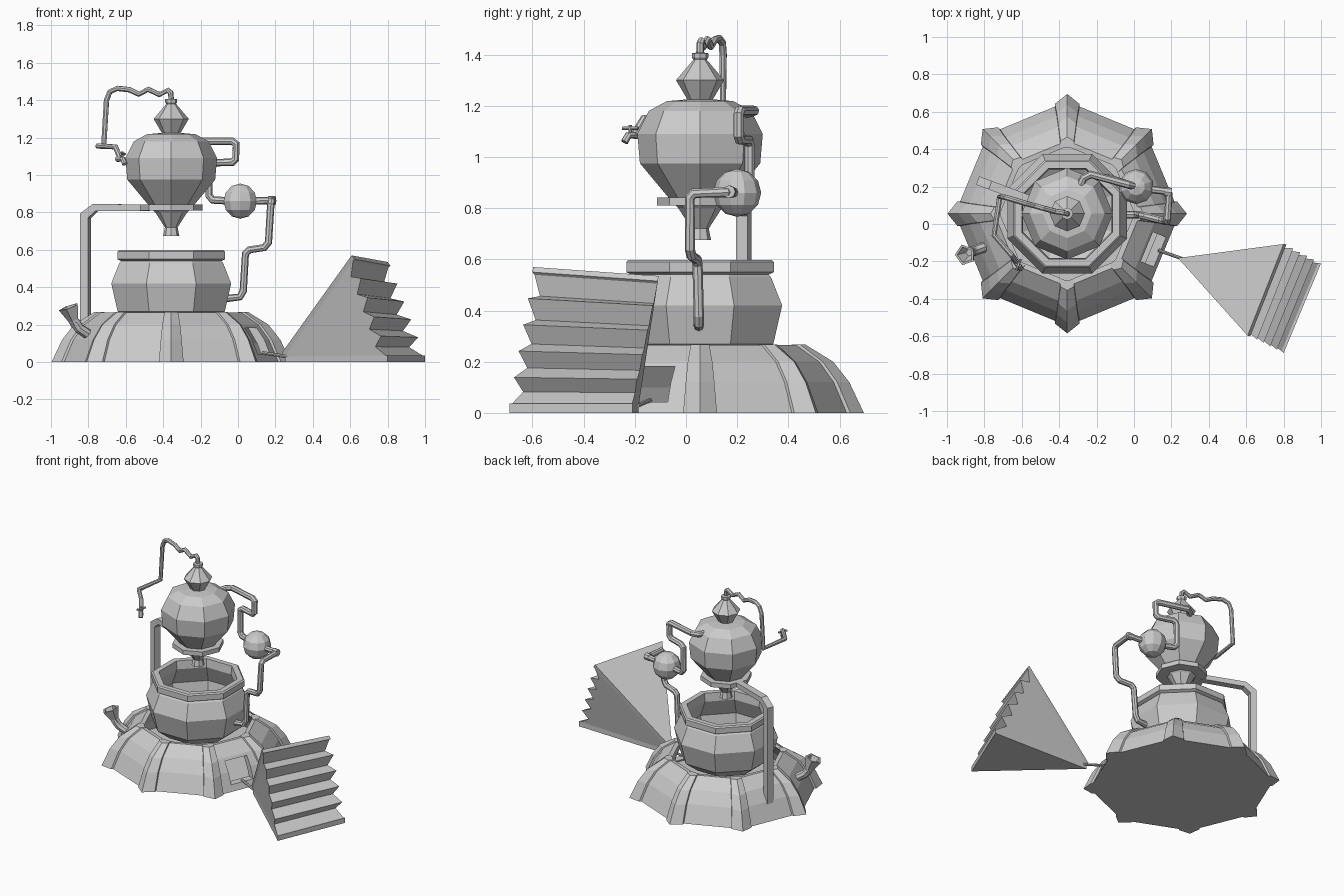
import bpy, bmesh
from math import sin, cos, pi, radians
from mathutils import Vector

if "Cube" in bpy.data.objects:
    bpy.data.objects.remove(bpy.data.objects["Cube"])

CX, CY = -0.357, 0.055


def mesh_obj(name, verts, faces):
    me = bpy.data.meshes.new(name)
    me.from_pydata([tuple(v) for v in verts], [], faces)
    bm = bmesh.new()
    bm.from_mesh(me)
    bmesh.ops.remove_doubles(bm, verts=bm.verts, dist=1e-4)
    bmesh.ops.recalc_face_normals(bm, faces=bm.faces)
    bm.to_mesh(me)
    bm.free()
    ob = bpy.data.objects.new(name, me)
    bpy.context.collection.objects.link(ob)
    return ob


def loft(name, rings, caps=True, closed=False):
    """Skin a list of equal-sized point rings."""
    n, m = len(rings[0]), len(rings)
    verts = [p for r in rings for p in r]
    faces = []
    for j in range(m if closed else m - 1):
        a, b = j * n, ((j + 1) % m) * n
        faces += [(a + i, a + (i + 1) % n, b + (i + 1) % n, b + i) for i in range(n)]
    if caps and not closed:
        faces += [tuple(range(n)), tuple(range((m - 1) * n, m * n))]
    return mesh_obj(name, verts, faces)


def lathe(name, profile, sides=8, turn=0.0, center=(CX, CY), closed=False):
    rings = [[(center[0] + r * cos(turn + 2 * pi * i / sides),
               center[1] + r * sin(turn + 2 * pi * i / sides), z) for i in range(sides)]
             for r, z in profile]
    return loft(name, rings, caps=False, closed=closed)


def tube(name, points, radius):
    cu = bpy.data.curves.new(name, 'CURVE')
    cu.dimensions = '3D'
    cu.bevel_depth = radius
    cu.bevel_resolution = 2
    cu.use_fill_caps = True
    sp = cu.splines.new('POLY')
    sp.points.add(len(points) - 1)
    for p, co in zip(sp.points, points):
        p.co = (*co, 1)
    sp.use_smooth = False
    ob = bpy.data.objects.new(name, cu)
    bpy.context.collection.objects.link(ob)
    bpy.ops.object.select_all(action='DESELECT')
    ob.select_set(True)
    bpy.context.view_layer.objects.active = ob
    bpy.ops.object.convert(target='MESH')
    return bpy.context.object


# Hollow octagonal furnace base with a fire opening facing the bellows
base = lathe("furnace_base", [(0, 0), (.6, 0), (.545, .12), (.485, .2), (.39, .265),
                              (.36, .262), (.445, .18), (.50, .1), (.53, .03), (0, .03)])
a = -pi / 8
bpy.ops.mesh.primitive_cube_add(size=1, location=(CX + .53 * cos(a), CY + .53 * sin(a), .112),
                                rotation=(0, 0, a))
cutter = bpy.context.object
cutter.name = "opening_cutter"
cutter.scale = (.4, .17, .14)
cutter.hide_render = True
mod = base.modifiers.new("opening", 'BOOLEAN')
mod.object = cutter
mod.solver = 'EXACT'
bpy.context.view_layer.objects.active = base
bpy.ops.object.modifier_apply(modifier=mod.name)
bpy.data.objects.remove(cutter)

# Tapering ribs over the base corners
for k in range(8):
    u = Vector((cos(k * pi / 4), sin(k * pi / 4), 0))
    v = Vector((-u.y, u.x, 0))
    rings = []
    for R, z, w, tip in [(.6, 0, .066, .04), (.545, .12, .056, .038),
                         (.485, .2, .048, .035), (.39, .268, .036, .02)]:
        side = R + .014 - .41 * w
        rings.append([Vector((CX, CY, z)) + u * p + v * q for p, q in
                      [(R + tip, 0), (side, w), (R - .035, w), (R - .035, -w), (side, -w)]])
    loft(f"base_rib_{k + 1}", rings)

# Open cauldron, flat side forward
lathe("cauldron", [(0, .2), (.22, .2), (.31, .27), (.347, .42), (.30, .53), (.29, .54),
                   (.312, .55), (.312, .59), (.302, .598), (.262, .598), (.255, .54),
                   (.31, .42), (.28, .29), (.2, .24), (0, .24)], turn=pi / 8)

# Flask with drip nozzle and pointed cap
lathe("flask", [(0, .675), (.043, .675), (.034, .72), (.085, .8), (.11, .825), (.235, .975),
                (.245, 1.09), (.2, 1.18), (.13, 1.218), (.05, 1.225), (.094, 1.3),
                (.026, 1.38), (.032, 1.388), (.032, 1.405), (0, 1.41)])

# Support ring and bent post
lathe("support_ring", [(.095, .81), (.168, .81), (.168, .842), (.095, .842)], closed=True)
d = Vector((.46, -.172, 0)).normalized()
n = Vector((-d.y, d.x, 0))
outline = [(-.022, .1), (-.022, .795), (.05, .845), (.36, .842), (.36, .808),
           (.065, .808), (.022, .77), (.022, .1)]
start = Vector((-.815, .225, 0))
loft("support_post", [[start + d * s + n * w + Vector((0, 0, z)) for s, z in outline]
                      for w in (-.024, .024)])

# Wavy outlet pipe ending in a tap
tube("outlet_pipe", [(CX, CY, 1.40), (-.36, .055, 1.44), (-.375, .06, 1.453), (-.42, .067, 1.43),
                     (-.48, .083, 1.458), (-.53, .097, 1.432), (-.58, .11, 1.456),
                     (-.645, .13, 1.463), (-.685, .142, 1.445), (-.703, .145, 1.40),
                     (-.718, .145, 1.155), (-.748, -.06, 1.155), (-.655, -.165, 1.15),
                     (-.63, -.2, 1.09)], .015)
tube("tap_spout", [(-.645, -.185, 1.085), (-.615, -.225, 1.085), (-.605, -.24, 1.058)], .015)
tube("tap_stem", [(-.618, -.218, 1.08), (-.618, -.218, 1.125)], .007)
tube("tap_handle", [(-.63, -.248, 1.112), (-.606, -.188, 1.112)], .007)

# Back pipe from flask into the condenser ball, then down to the cauldron
tube("upper_pipe", [(-.29, .2, 1.17), (-.27, .245, 1.175), (-.23, .265, 1.18), (-.03, .21, 1.18),
                    (-.01, .205, 1.165), (-.012, .205, 1.085), (-.03, .21, 1.068),
                    (-.13, .243, 1.066), (-.152, .248, 1.05), (-.155, .248, .89),
                    (-.135, .243, .866), (0, .2, .86)], .021)
bpy.ops.mesh.primitive_uv_sphere_add(segments=10, ring_count=6, radius=.094,
                                     location=(.012, .2, .86))
bpy.context.object.name = "condenser_ball"
tube("lower_pipe", [(.05, .19, .86), (.17, .175, .864), (.188, .16, .862), (.178, .03, .858),
                    (.175, .015, .84), (.163, .015, .64), (.14, .022, .612), (.06, .042, .6),
                    (.04, .045, .58), (.028, .05, .38), (.01, .05, .348), (-.06, .05, .34)], .02)
tube("pipe_collar", [(.165, .172, .864), (.2, .168, .864)], .025)

# Small five-sided fuel funnel on the left of the base
rings = []
axis = Vector((-.35, -.15, 1)).normalized()
e1 = axis.cross(Vector((0, 1, 0))).normalized()
e2 = axis.cross(e1)
for c, r in [((-.862, -.145, .19), .028), ((-.878, -.152, .225), .03), ((-.903, -.165, .295), .058),
             ((-.903, -.165, .295), .044), ((-.88, -.153, .23), .02)]:
    rings.append([Vector(c) + (e1 * cos(2 * pi * i / 5) + e2 * sin(2 * pi * i / 5)) * r
                  for i in range(5)])
loft("fuel_funnel", rings)
tube("funnel_neck", [(-.873, -.15, .215), (-.85, -.142, .18), (-.79, -.12, .14)], .028)

# Bellows: pleated fan between two boards
tip = Vector((.25, -.185, .03))
A0, B0 = Vector((1, -.21, .036)), Vector((.8, -.69, .036))
A1, B1 = Vector((.815, -.11, .515)), Vector((.622, -.6, .55))
steps = 10
verts, faces = [tip], []
for i in range(steps + 1):
    s = .91 if i % 2 else (.98 if i in (0, steps) else 1)
    t = i / steps
    verts += [tip + (A0.lerp(A1, t) - tip) * s, tip + (B0.lerp(B1, t) - tip) * s]
for i in range(steps):
    p = 1 + 2 * i
    faces += [(p, p + 1, p + 3, p + 2), (0, p, p + 2), (0, p + 3, p + 1)]
faces += [(0, 2, 1), (0, 2 * steps + 1, 2 * steps + 2)]
mesh_obj("bellows_pleats", verts, faces)


def board(name, corners, offset):
    loft(name, [corners, [c + Vector(offset) for c in corners]])


board("bellows_bottom_board", [tip + Vector((0, 0, .006)), A0, B0], (0, 0, -.036))
board("bellows_top_board", [tip, A1, B1], (-.015, .003, .02))
tube("bellows_nozzle", [(.27, -.19, .028), (.13, -.14, .05)], .009)
